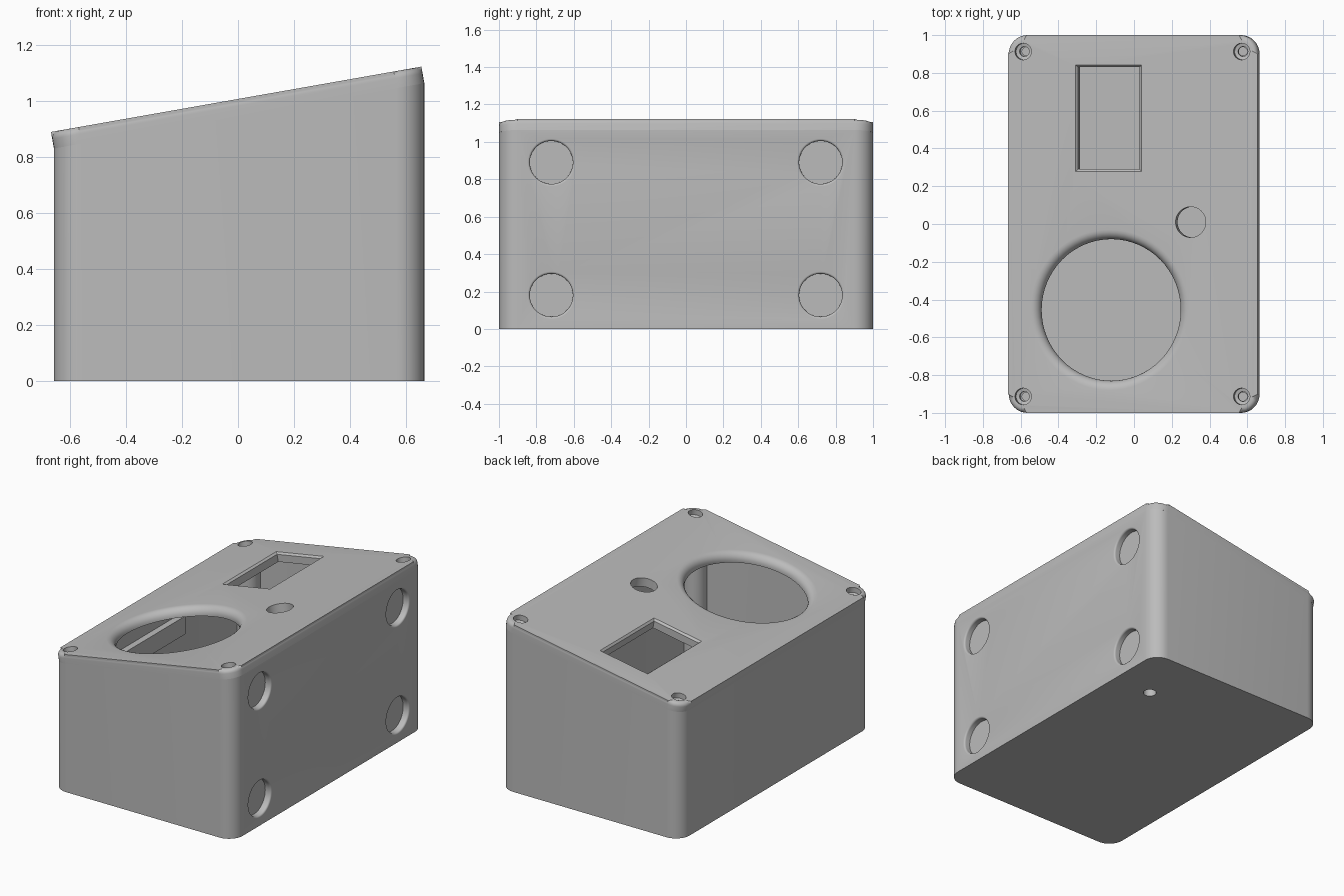
import bpy, bmesh, math
from mathutils import Matrix, Vector

if "Cube" in bpy.data.objects:
    bpy.data.objects.remove(bpy.data.objects["Cube"], do_unlink=True)

TILT = math.radians(10)
CX, WIDTH, LENGTH = 0.004, 1.322, 2.0
MID_Z = 0.947           # height of the lid seat at the middle
LID_T, WALL, CORNER = 0.06, 0.06, 0.1

grey = bpy.data.materials.new("plain grey")
grey.use_nodes = True
grey.diffuse_color = (0.5, 0.5, 0.5, 1)
grey.node_tree.nodes["Principled BSDF"].inputs["Base Color"].default_value = (0.5, 0.5, 0.5, 1)


def seat(x):
    """Height of the sloping seat under the lid."""
    return MID_Z + (x - CX) * math.tan(TILT)


def rounded(w, l, r, n=8):
    """Rounded rectangle outline around the origin."""
    pts = []
    for k, (sx, sy) in enumerate([(1, 1), (-1, 1), (-1, -1), (1, -1)]):
        for i in range(n + 1):
            a = math.pi / 2 * (k + i / n)
            pts.append((sx * (w / 2 - r) + r * math.cos(a), sy * (l / 2 - r) + r * math.sin(a)))
    return pts


def circle(r, n=64):
    return [(r * math.cos(2 * math.pi * i / n), r * math.sin(2 * math.pi * i / n)) for i in range(n)]


def loft(name, sections, matrix=Matrix(), slope_top=False, round_top=0):
    """Closed solid through (outline, height) sections, with flat caps."""
    bm = bmesh.new()
    rings = [[bm.verts.new(matrix @ Vector((x, y, z))) for x, y in outline] for outline, z in sections]
    for a, b in zip(rings, rings[1:]):
        for i in range(len(a)):
            j = (i + 1) % len(a)
            bm.faces.new((a[i], a[j], b[j], b[i]))
    bm.faces.new(rings[0][::-1])
    top = bm.faces.new(rings[-1])
    if slope_top:
        for v in rings[-1]:
            v.co.z = seat(v.co.x)
    if round_top:
        bmesh.ops.bevel(bm, geom=list(top.edges), offset=round_top, segments=5, profile=0.5, affect='EDGES')
    bmesh.ops.recalc_face_normals(bm, faces=bm.faces)
    mesh = bpy.data.meshes.new(name)
    bm.to_mesh(mesh)
    bm.free()
    obj = bpy.data.objects.new(name, mesh)
    mesh.materials.append(grey)
    bpy.context.collection.objects.link(obj)
    return obj


def activate(obj):
    bpy.ops.object.select_all(action='DESELECT')
    obj.select_set(True)
    bpy.context.view_layer.objects.active = obj


def cut(target, cutter):
    activate(target)
    mod = target.modifiers.new("cut", 'BOOLEAN')
    mod.operation, mod.solver, mod.object = 'DIFFERENCE', 'EXACT', cutter
    bpy.ops.object.modifier_apply(modifier=mod.name)
    bpy.data.objects.remove(cutter, do_unlink=True)


def smooth(obj):
    activate(obj)
    bpy.ops.object.shade_smooth_by_angle(angle=math.radians(30))


def flare(r, f, steps=6):
    """Sections of a round hole whose upper rim is rounded by f."""
    out = [(circle(r), -0.2)]
    for i in range(steps + 1):
        a = math.pi / 2 * i / steps
        out.append((circle(r + f - f * math.cos(a)), LID_T - f + f * math.sin(a)))
    return out + [(circle(r + f), LID_T + 0.1)]


# Body: hollow box with a sloping open top
centre = Matrix.Translation((CX, 0, 0))
body = loft("body", [(rounded(WIDTH, LENGTH, CORNER), 0), (rounded(WIDTH, LENGTH, CORNER), 1)],
            centre, slope_top=True)
inner = rounded(WIDTH - 2 * WALL, LENGTH - 2 * WALL, CORNER - WALL)
cut(body, loft("cavity", [(inner, WALL), (inner, 1.5)], centre))

# Round recesses in the tall side, with softened rims
side = CX + WIDTH / 2
to_side = Matrix.Rotation(math.pi / 2, 4, 'Y')
for y in (-0.72, 0.72):
    for z in (0.18, 0.89):
        place = Matrix.Translation((side - LID_T, y, z)) @ to_side
        cut(body, loft("recess", [s if i else (s[0], 0.018) for i, s in enumerate(flare(0.115, 0.012))], place))

# Cable hole in the floor
cut(body, loft("floor_hole", [(circle(0.04), -0.1), (circle(0.04), 0.2)], Matrix.Translation((0.385, 0.61, 0))))
smooth(body)

# Screw posts in the inner corners
for sx in (-1, 1):
    for sy in (-1, 1):
        place = Matrix.Translation((CX + sx * 0.573, sy * 0.915, 0))
        post = loft("screw_post", [(circle(0.078, 32), 0.02), (circle(0.078, 32), 0.5)], place, slope_top=True)
        cut(post, loft("screw_bore", [(circle(0.024, 24), 0.5), (circle(0.024, 24), 1.5)], place))
        smooth(post)

# Inner rail on the low side wall
rail = rounded(0.05, 0.85, 0.005, 2)
loft("inner_rail", [(rail, 0.57), (rail, 0.69)], Matrix.Translation((-0.58, -0.175, 0)))

# Lid: rounded plate, built flat and then tilted
lid_w = WIDTH / math.cos(TILT)
lid = loft("lid", [(rounded(lid_w, LENGTH, CORNER), 0), (rounded(lid_w, LENGTH, CORNER), LID_T)], round_top=0.025)


def on_lid(x, y):
    """Lid position of a point seen from straight above."""
    return Matrix.Translation(((x - CX + LID_T * math.sin(TILT)) / math.cos(TILT), y, 0))


# Large flared opening and small round opening
cut(lid, loft("large_opening", flare(0.375, 0.05), on_lid(-0.13, -0.455)))
cut(lid, loft("small_opening", [(circle(0.081), -0.2), (circle(0.081), 0.2)], on_lid(0.30, 0.01)))

# Rectangular window with chamfered rim
win_w, win_l, c = 0.33, 0.54, 0.012


def oblong(g):
    w, l = win_w / 2 + g, win_l / 2 + g
    return [(w, l), (-w, l), (-w, -l), (w, -l)]


cut(lid, loft("window", [(oblong(0), -0.2), (oblong(0), LID_T - c), (oblong(c), LID_T), (oblong(c), 0.2)],
              on_lid(-0.135, 0.56)))

# Counterbored screw holes
for x in (-0.587, 0.57):
    for y in (-0.913, 0.913):
        cut(lid, loft("screw_hole", [(circle(0.026, 32), -0.2), (circle(0.026, 32), 0.02),
                                     (circle(0.044, 32), 0.025), (circle(0.044, 32), 0.2)], on_lid(x, y)))
smooth(lid)
lid.location = (CX, 0, MID_Z)
lid.rotation_euler = (0, -TILT, 0)
